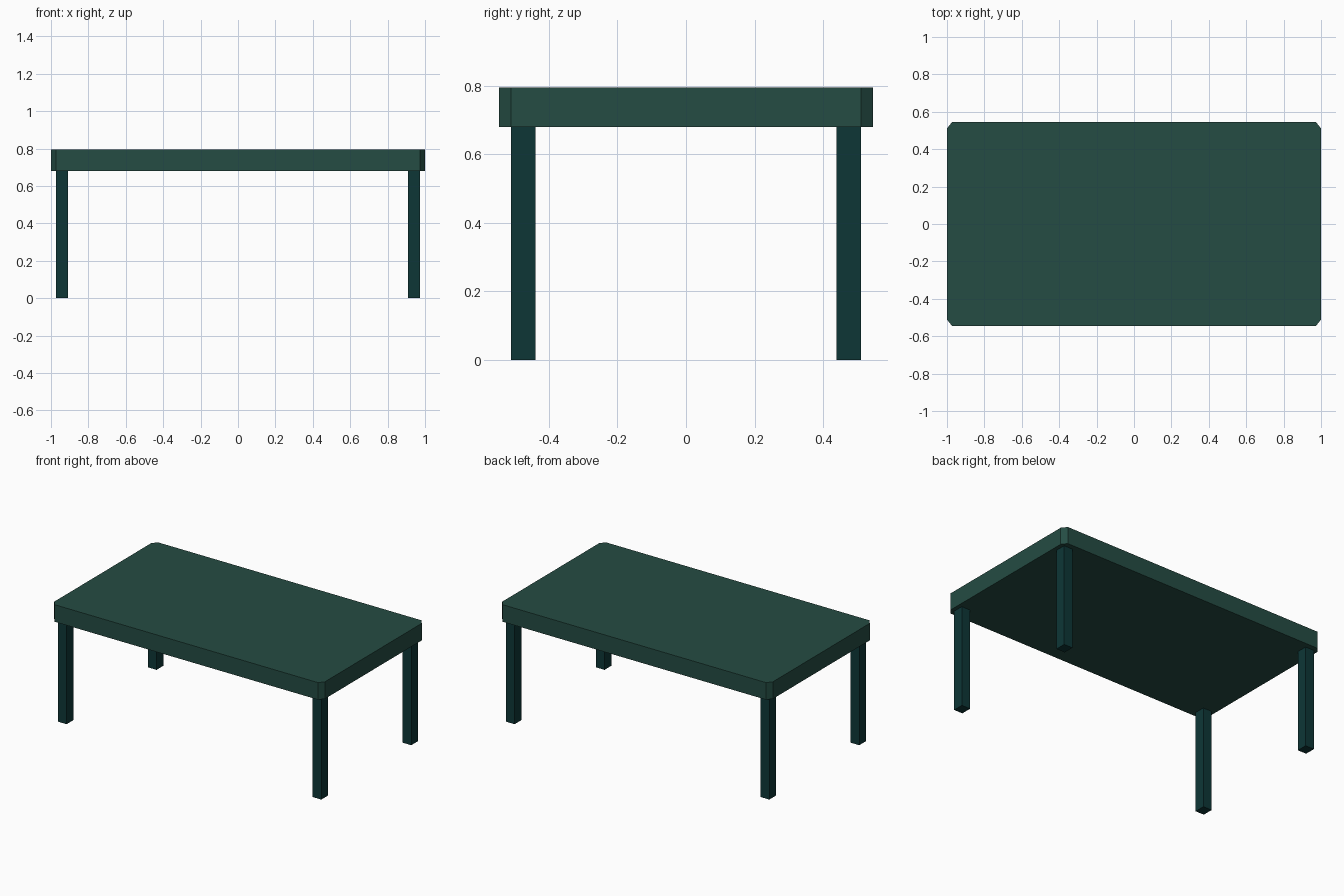
import bpy, bmesh

if "Cube" in bpy.data.objects:
    bpy.data.objects.remove(bpy.data.objects["Cube"])

def material(name, rgb):
    m = bpy.data.materials.new(name)
    m.diffuse_color = (*rgb, 1.0)
    m.use_nodes = True
    m.node_tree.nodes["Principled BSDF"].inputs["Base Color"].default_value = m.diffuse_color
    return m

top_green = material("dark green", (0.0180, 0.0720, 0.0560))
leg_teal = material("deep teal", (0.0042, 0.0370, 0.0375))

def prism(name, outline, z0, z1, mat):
    """Extrude a flat outline from z0 up to z1."""
    bm = bmesh.new()
    face = bm.faces.new([bm.verts.new((x, y, z0)) for x, y in outline])
    ext = bmesh.ops.extrude_face_region(bm, geom=[face])
    verts = [g for g in ext["geom"] if isinstance(g, bmesh.types.BMVert)]
    bmesh.ops.translate(bm, verts=verts, vec=(0, 0, z1 - z0))
    bmesh.ops.recalc_face_normals(bm, faces=bm.faces)
    mesh = bpy.data.meshes.new(name)
    bm.to_mesh(mesh)
    bm.free()
    mesh.materials.append(mat)
    ob = bpy.data.objects.new(name, mesh)
    bpy.context.collection.objects.link(ob)
    return ob

# Thick table top with clipped corners
X, Y, CX, CY = 1.0, 0.545, 0.973, 0.511
outline = [(X, -CY), (X, CY), (CX, Y), (-CX, Y),
           (-X, CY), (-X, -CY), (-CX, -Y), (CX, -Y)]
prism("table_top", outline, 0.68, 0.794, top_green)

# Four square legs set in line with the clipped corners
for sx, side in ((-1, "left"), (1, "right")):
    for sy, end in ((-1, "front"), (1, "back")):
        x0, x1 = sx * 0.909, sx * 0.973
        y0, y1 = sy * 0.439, sy * 0.511
        prism(f"{end}_{side}_leg", [(x0, y0), (x1, y0), (x1, y1), (x0, y1)],
              0.0, 0.68, leg_teal)
